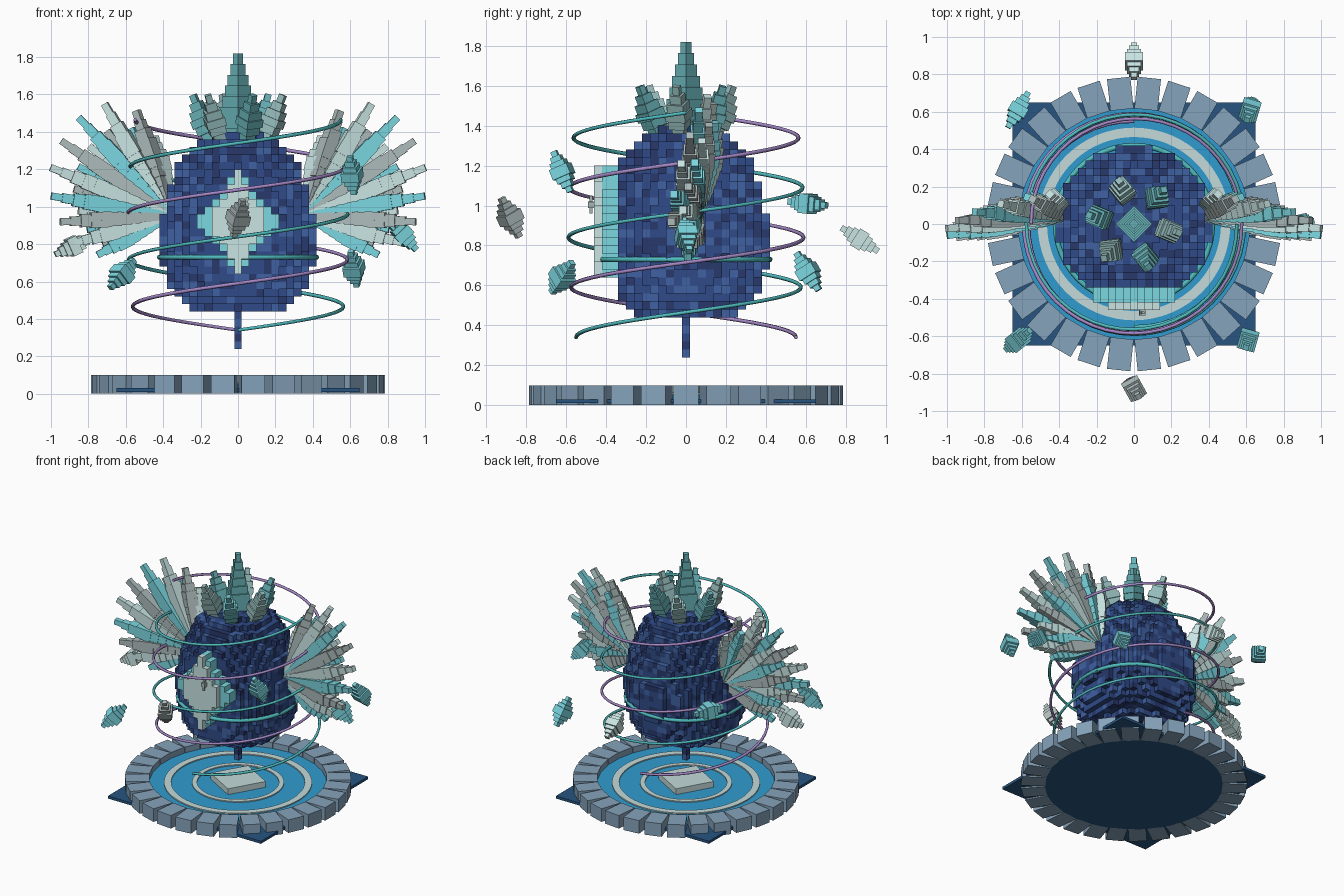
import bpy, bmesh, math, random
from mathutils import Vector, Matrix

if "Cube" in bpy.data.objects:
    bpy.data.objects.remove(bpy.data.objects["Cube"])

random.seed(4)
S = 0.04  # voxel size


def mat(name, r, g, b):
    m = bpy.data.materials.new(name)
    m.diffuse_color = (r, g, b, 1)
    m.use_nodes = True
    m.node_tree.nodes["Principled BSDF"].inputs["Base Color"].default_value = m.diffuse_color
    return m


NAVY = [mat("navy_dark", .02, .04, .15), mat("navy", .03, .07, .25), mat("navy_light", .05, .12, .36)]
ICE = [mat("ice_cyan", .2, .68, .75), mat("ice_pale", .58, .78, .77), mat("ice_grey", .42, .5, .5)]
TEAL = mat("teal", .08, .5, .52)
PURPLE = mat("purple", .38, .25, .58)
STONE = mat("stone", .24, .37, .5)
PLATE = mat("plate_blue", .02, .09, .22)
WATER = mat("water", .03, .33, .62)
SAND = mat("pale_trim", .55, .7, .7)


def finish(name, bm, mats):
    me = bpy.data.meshes.new(name)
    bm.to_mesh(me)
    bm.free()
    ob = bpy.data.objects.new(name, me)
    bpy.context.collection.objects.link(ob)
    for m in mats:
        me.materials.append(m)
    return ob


def box(bm, matrix, size, mi=0):
    r = bmesh.ops.create_cube(bm, size=1, matrix=matrix @ Matrix.Diagonal((*size, 1)))
    for f in {f for v in r["verts"] for f in v.link_faces}:
        f.material_index = mi


def voxels(name, cells, mats):
    """Draw only the exposed faces of a dict of cells -> material index."""
    bm = bmesh.new()
    for c, mi in cells.items():
        for a in range(3):
            for s in (-1, 1):
                n = list(c)
                n[a] += s
                if tuple(n) in cells:
                    continue
                loop = [(-1, -1), (1, -1), (1, 1), (-1, 1)][::s]
                vs = []
                for u, w in loop:
                    p = [c[0] * S, c[1] * S, c[2] * S + S / 2]
                    p[a] += s * S / 2
                    p[(a + 1) % 3] += u * S / 2
                    p[(a + 2) % 3] += w * S / 2
                    vs.append(bm.verts.new(p))
                bm.faces.new(vs).material_index = mi
    return finish(name, bm, mats)


def interp(pts, t):
    for (a, va), (b, vb) in zip(pts, pts[1:]):
        if a <= t <= b:
            return va + (vb - va) * (t - a) / (b - a)
    return 0


def crystal(bm, base, direction, length, width, n, shape, mi=0, spin=0.0):
    """Stack of square blocks along a direction, widths following a profile."""
    d = Vector(direction).normalized()
    q = d.to_track_quat('Z', 'Y').to_matrix().to_4x4() @ Matrix.Rotation(spin, 4, 'Z')
    for i in range(n):
        t = (i + .5) / n
        w = width * interp(shape, t)
        box(bm, Matrix.Translation(Vector(base) + d * length * t) @ q, (w, w, length / n), mi)


SPINDLE = [(0, .2), (.45, 1), (.55, 1), (1, .2)]
SPIKE = [(0, .75), (.3, 1), (1, .2)]
FEATHER = [(0, .35), (.6, 1), (.72, .95), (.9, .5), (1, .4)]

# egg body with a flattened front, and the stem below it
PROFILE = [(.44, .2), (.48, .31), (.55, .37), (.65, .41), (.75, .425), (.92, .425), (1.0, .405),
           (1.1, .385), (1.2, .345), (1.3, .285), (1.36, .21), (1.41, .1)]
cells = {}
for k in range(11, 35):
    r = interp(PROFILE, k * S + S / 2)
    for i in range(-11, 12):
        for j in range(-8, 12):
            if math.hypot(i, j) * S <= r - .012:
                cells[i, j, k] = random.choice((0, 1, 1, 2))
for k in range(6, 11):
    cells[0, 0, k] = random.choice((0, 1, 2))
voxels("egg_body", cells, NAVY)

# stepped diamond window on the front
cells = {}
for i in range(-5, 6):
    for k in range(16, 30):
        h = abs(k - 22.5) / 7
        if abs(i) / 5.5 + h <= 1:
            cells[i, -9, k] = cells[i, -10, k] = 0
        if abs(i) / 3.9 + h <= 1:
            cells[i, -11, k] = 1
voxels("front_diamond", cells, ICE)
bm = bmesh.new()
crystal(bm, (.04, -.475, .96), (.1, 0, 1), .09, .03, 3, SPINDLE)
finish("front_gem", bm, [ICE[2]])

# crown: tall central spike and six leaning crystals
bm = bmesh.new()
crystal(bm, (0, 0, 1.36), (0, 0, 1), .46, .14, 8, SPIKE, 0, math.pi / 4)
for n in range(6):
    a = math.radians(49 + 60 * n)
    c, s = math.cos(a), math.sin(a)
    crystal(bm, (.13 * c, .13 * s, 1.31), (.12 * c, .12 * s, .3), .31, .105, 7, SPINDLE, n % 2, a)
finish("crown_crystals", bm, [mat("crown_teal", .14, .45, .48), mat("crown_grey", .3, .5, .5)])

# wings: a long fan plus a shorter fan filling the gaps
LENGTHS = [(-30, .42), (-16, .53), (-5, .58), (9, .64), (21, .68), (46, .71), (59, .69), (69, .61), (90, .46)]
for side, name in ((-1, "left_wing"), (1, "right_wing")):
    bm = bmesh.new()
    for layer, scale, y0 in ((0, 1.0, .03), (1, .8, .07)):
        for n in range(9):
            deg = -28 + 12.5 * n + 6.2 * layer
            a = math.radians(deg)
            d = (side * math.cos(a), -.19 + .38 * abs(deg) / 75, math.sin(a))
            crystal(bm, (side * .36, y0, .95), d, interp(LENGTHS, deg) * scale * 1.02,
                    .085, 11, FEATHER, (n + 2 * layer) % 3)
    finish(name, bm, ICE)

# eight floating shards around the egg
SHARDS = [((.88, 0, .85), (.09, .02, -.1)), ((.62, .61, .67), (.03, .1, -.17)),
          ((0, .87, .83), (0, .14, -.09)), ((-.62, .61, 1.01), (.11, .19, -.02)),
          ((-.88, 0, .79), (.15, .03, .07)), ((-.62, -.62, .64), (.1, .08, .12)),
          ((0, -.88, .94), (.05, -.09, .2)), ((.61, -.62, 1.17), (.02, .07, -.17))]
for n, (p, d) in enumerate(SHARDS):
    bm = bmesh.new()
    d = Vector(d).normalized()
    crystal(bm, Vector(p) - d * .11, d, .22, .1, 8, SPINDLE)
    finish(f"floating_shard_{n + 1}", bm, [ICE[(0, 0, 1, 0, 1, 0, 2, 0)[n]]])


# twin helix ribbons and a belt ring
def tube(name, pts, radius, material, cyclic=False):
    cu = bpy.data.curves.new(name, 'CURVE')
    cu.dimensions = '3D'
    cu.bevel_depth = radius
    cu.bevel_resolution = 1
    cu.use_fill_caps = True
    sp = cu.splines.new('POLY')
    sp.points.add(len(pts) - 1)
    for q, p in zip(sp.points, pts):
        q.co = (*p, 1)
    sp.use_cyclic_u = cyclic
    cu.materials.append(material)
    bpy.context.collection.objects.link(bpy.data.objects.new(name, cu))


for name, start, m in (("teal_helix", -.5, TEAL), ("purple_helix", .5, PURPLE)):
    pts = []
    for n in range(109):
        t = n / 108
        a = math.pi * start + t * 4.5 * math.pi
        r = .55 + .04 * math.sin(math.pi * t)
        pts.append((r * math.cos(a), r * math.sin(a), .34 + 1.125 * t))
    tube(name, pts, .01, m)
tube("belt_ring", [(.42 * math.cos(n * math.pi / 24), .42 * math.sin(n * math.pi / 24), .73)
                   for n in range(48)], .014, TEAL, True)

# base: corner plate, pool, trim rings, centre slab, stone rim
bm = bmesh.new()
box(bm, Matrix.Translation((0, 0, .02)), (1.3, 1.3, .02))
finish("base_plate", bm, [PLATE])


def ring(name, r0, r1, z0, z1, m, n=64):
    bm = bmesh.new()
    rows = []
    for k in range(n):
        c, s = math.cos(2 * math.pi * k / n), math.sin(2 * math.pi * k / n)
        rows.append([bm.verts.new((r * c, r * s, z)) for r, z in ((r0, z0), (r1, z0), (r1, z1), (r0, z1))])
    for a, b in zip(rows, rows[1:] + rows[:1]):
        for i in range(4):
            j = (i + 1) % 4
            bm.faces.new((a[i], b[i], b[j], a[j]))
    bmesh.ops.recalc_face_normals(bm, faces=bm.faces)
    finish(name, bm, [m])


bm = bmesh.new()
bmesh.ops.create_cone(bm, cap_ends=True, segments=64, radius1=.62, radius2=.62, depth=.055,
                      matrix=Matrix.Translation((0, 0, .0275)))
for f in bm.faces:
    f.material_index = int(f.normal.z < -.5)
finish("pool", bm, [WATER, PLATE])
ring("outer_trim", .465, .515, .04, .063, SAND)
ring("inner_trim", .285, .32, .04, .063, SAND)
bm = bmesh.new()
box(bm, Matrix.Translation((0, 0, .07)) @ Matrix.Rotation(math.radians(-30), 4, 'Z'), (.29, .29, .06))
finish("centre_slab", bm, [SAND])
bm = bmesh.new()
for n in range(30):
    box(bm, Matrix.Rotation(2 * math.pi * n / 30, 4, 'Z') @ Matrix.Translation((.7, 0, .05)), (.17, .125, .1))
finish("stone_rim", bm, [STONE])
